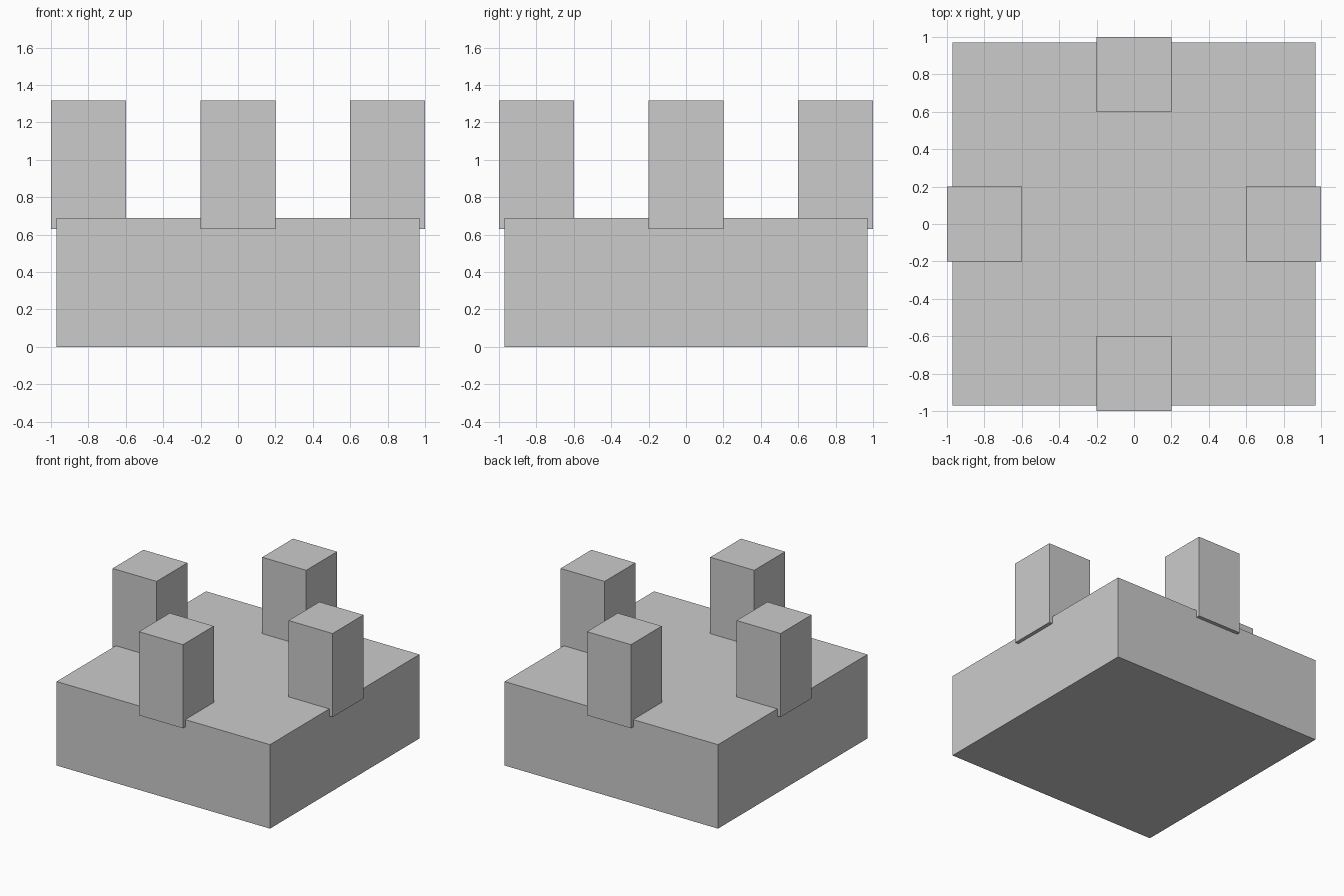
import bpy

if "Cube" in bpy.data.objects:
    bpy.data.objects.remove(bpy.data.objects["Cube"])


def box(name, x, y, z0, z1, width):
    """Square-footprint box spanning z0 to z1."""
    bpy.ops.mesh.primitive_cube_add(size=1, location=(x, y, (z0 + z1) / 2))
    obj = bpy.context.object
    obj.name = name
    obj.scale = (width, width, z1 - z0)
    bpy.ops.object.transform_apply(location=False, rotation=False, scale=True)
    return obj


# Square base slab
box("base", 0, 0, 0.0, 0.69, 1.94)

# One post at the middle of each side, slightly overhanging the base
posts = {"front": (0, -0.8), "back": (0, 0.8), "left": (-0.8, 0), "right": (0.8, 0)}
for side, (x, y) in posts.items():
    box(side + "_post", x, y, 0.63, 1.317, 0.4)
